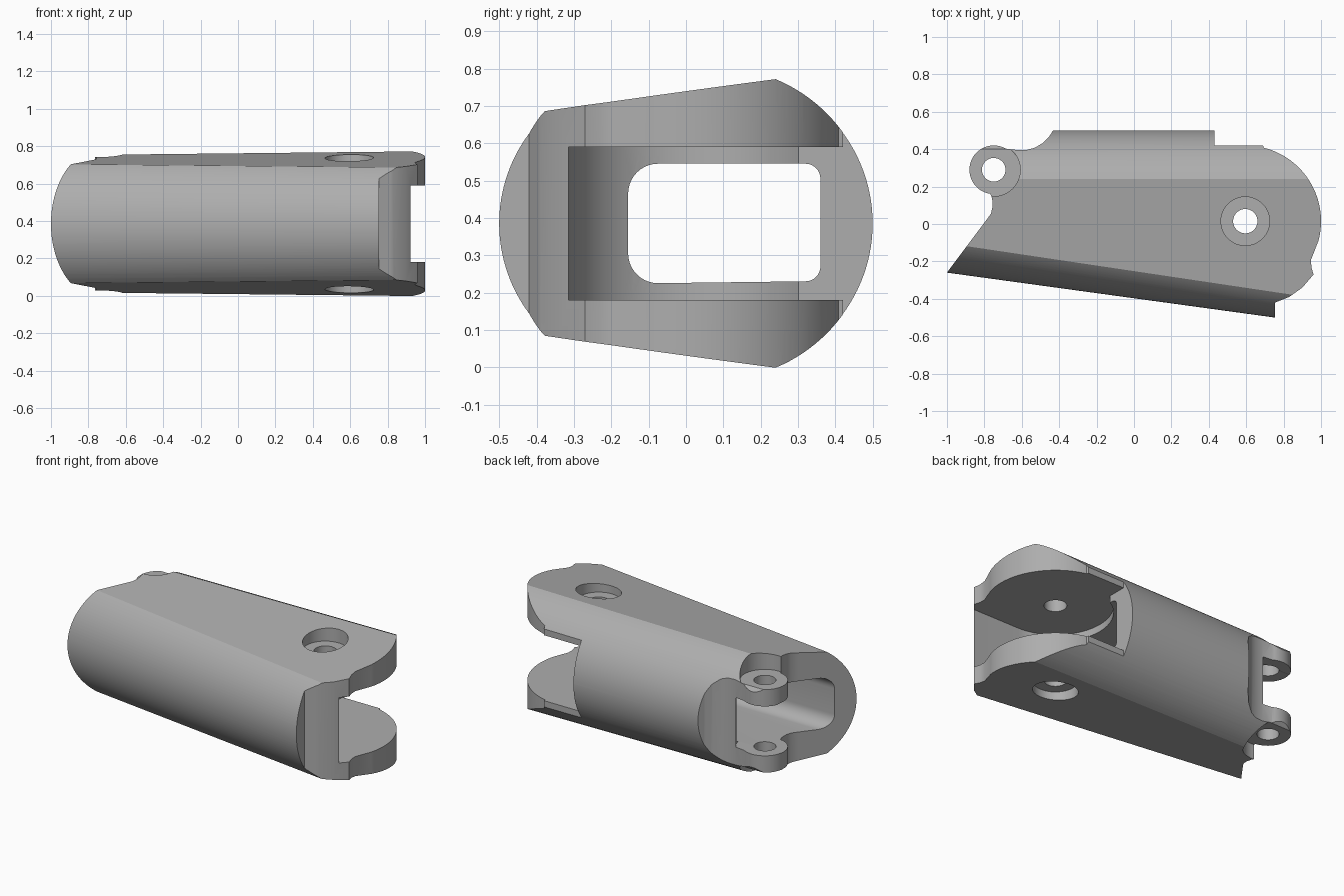
import bpy, bmesh, math
from mathutils import Vector

if "Cube" in bpy.data.objects:
    bpy.data.objects.remove(bpy.data.objects["Cube"])

MID = 0.385          # height of the symmetry plane
PIN = (0.595, 0.015)  # large knuckle axis
LUG = (-0.75, 0.29)   # small knuckle axis


def arc(c, r, a0, a1, n=32):
    """Points on a circular arc, angles in degrees."""
    return [(c[0] + r * math.cos(math.radians(a0 + (a1 - a0) * i / n)),
             c[1] + r * math.sin(math.radians(a0 + (a1 - a0) * i / n)))
            for i in range(n + 1)]


def circle(c, r, n=64):
    return arc(c, r, 0, 360, n)[:-1]


def loft(name, ring_a, ring_b):
    """Closed solid between two matching rings of 3D points."""
    bm = bmesh.new()
    a = [bm.verts.new(p) for p in ring_a]
    b = [bm.verts.new(p) for p in ring_b]
    bm.faces.new(a)
    bm.faces.new(b)
    for i in range(len(a)):
        j = (i + 1) % len(a)
        bm.faces.new((a[i], a[j], b[j], b[i]))
    bmesh.ops.recalc_face_normals(bm, faces=bm.faces)
    mesh = bpy.data.meshes.new(name)
    bm.to_mesh(mesh)
    bm.free()
    ob = bpy.data.objects.new(name, mesh)
    bpy.context.scene.collection.objects.link(ob)
    return ob


def prism(pts, z0, z1):
    return loft("cutter", [(x, y, z0) for x, y in pts], [(x, y, z1) for x, y in pts])


def combine(ob, cutter, op="DIFFERENCE"):
    """Apply a boolean and discard the cutter."""
    cutter.hide_render = True
    mod = ob.modifiers.new("cut", "BOOLEAN")
    mod.operation, mod.solver, mod.object = op, "EXACT", cutter
    bpy.context.view_layer.update()
    ev = ob.evaluated_get(bpy.context.evaluated_depsgraph_get())
    mesh = bpy.data.meshes.new_from_object(ev)
    ob.modifiers.clear()
    ob.data = mesh
    bpy.data.objects.remove(cutter)


def section(x):
    """Body cross-section: slanted round front, sloped side, round back."""
    def top(y):
        return 0.77 + 0.137 * (y - 0.24) + 0.0107 * (x - 0.8)
    front = -0.26 - 0.137 * (x + 1)
    sag = 0.145 - 0.012 * x

    def bulge(y0, h, s, n):
        r = (h * h + s * s) / (2 * abs(s))
        span = math.asin(min(1, h / r))
        sign = math.copysign(1, s)
        return [(x, y0 + s - sign * r * (1 - math.cos(t)), MID + sign * r * math.sin(t))
                for t in (-span + 2 * span * i / n for i in range(n + 1))]
    edge = front + sag
    return (bulge(0.24, top(0.24) - MID, 0.26, 48)
            + bulge(edge, top(edge) - MID, -sag, 40))


# Rounded body blank
body = loft("finger_segment", section(-1.05), section(1.05))

# Plan outline with the rounded fork end and the small hinge ears
outline = [(-1, -0.26), (-1, -0.7), (0.755, -0.7), (0.755, -0.42), (0.83, -0.39),
           (0.9, -0.34), (0.96, -0.27), (0.948, -0.23), (0.947, -0.19)]
outline += arc(PIN, 0.405, -15, 76)
outline += [(0.69, 0.42), (0.43, 0.42), (0.43, 0.6), (-0.4, 0.6), (-0.43, 0.505),
            (-0.455, 0.465), (-0.485, 0.435), (-0.53, 0.408), (-0.57, 0.397), (-0.62, 0.395)]
outline += arc(LUG, 0.13, 60, 262)
outline += [(-0.758, 0.135), (-0.757, 0.09), (-0.765, 0.055), (-0.79, 0.02)]
combine(body, prism(outline, -0.2, 1), "INTERSECT")

# Fork slot with a round inner end
slot = [(1.2, 0.7), (0.43, 0.7)] + arc(PIN, 0.33, 120, 270) + [(1.2, PIN[1] - 0.33)]
combine(body, prism(slot, 0.18, 0.59))

# Rounded channel running the full length
channel = []
for cy, cz, r, a in ((0.32, 0.505, 0.04, 0), (-0.075, 0.465, 0.08, 90),
                     (-0.075, 0.305, 0.08, 180), (0.32, 0.27, 0.04, 270)):
    channel += arc((cy, cz), r, a, a + 90, 10)
combine(body, loft("cutter", [(-1.3, y, z) for y, z in channel],
                   [(1.3, y, z) for y, z in channel]))

# Gap between the ears, and the reliefs outside them
combine(body, prism(circle(LUG, 0.165), 0.23, 0.54))
for z0, z1 in ((0.645, 1), (-0.2, 0.125)):
    combine(body, prism(circle(LUG, 0.142), z0, z1))

# Pin holes and countersunk recesses
combine(body, prism(circle(LUG, 0.063), -0.2, 1))
combine(body, prism(circle(PIN, 0.065), -0.2, 1))
for z0, z1 in ((0.67, 1), (-0.2, 0.10)):
    combine(body, prism(circle(PIN, 0.13), z0, z1))

# Plain grey plastic
grey = bpy.data.materials.new("grey_plastic")
grey.use_nodes = True
colour = (0.42, 0.42, 0.42, 1)
grey.diffuse_color = colour
grey.node_tree.nodes["Principled BSDF"].inputs["Base Color"].default_value = colour
body.data.materials.clear()
body.data.materials.append(grey)
for poly in body.data.polygons:
    poly.material_index = 0

bpy.ops.object.select_all(action="DESELECT")
body.select_set(True)
bpy.context.view_layer.objects.active = body
bpy.ops.object.shade_smooth_by_angle(angle=math.radians(25))
